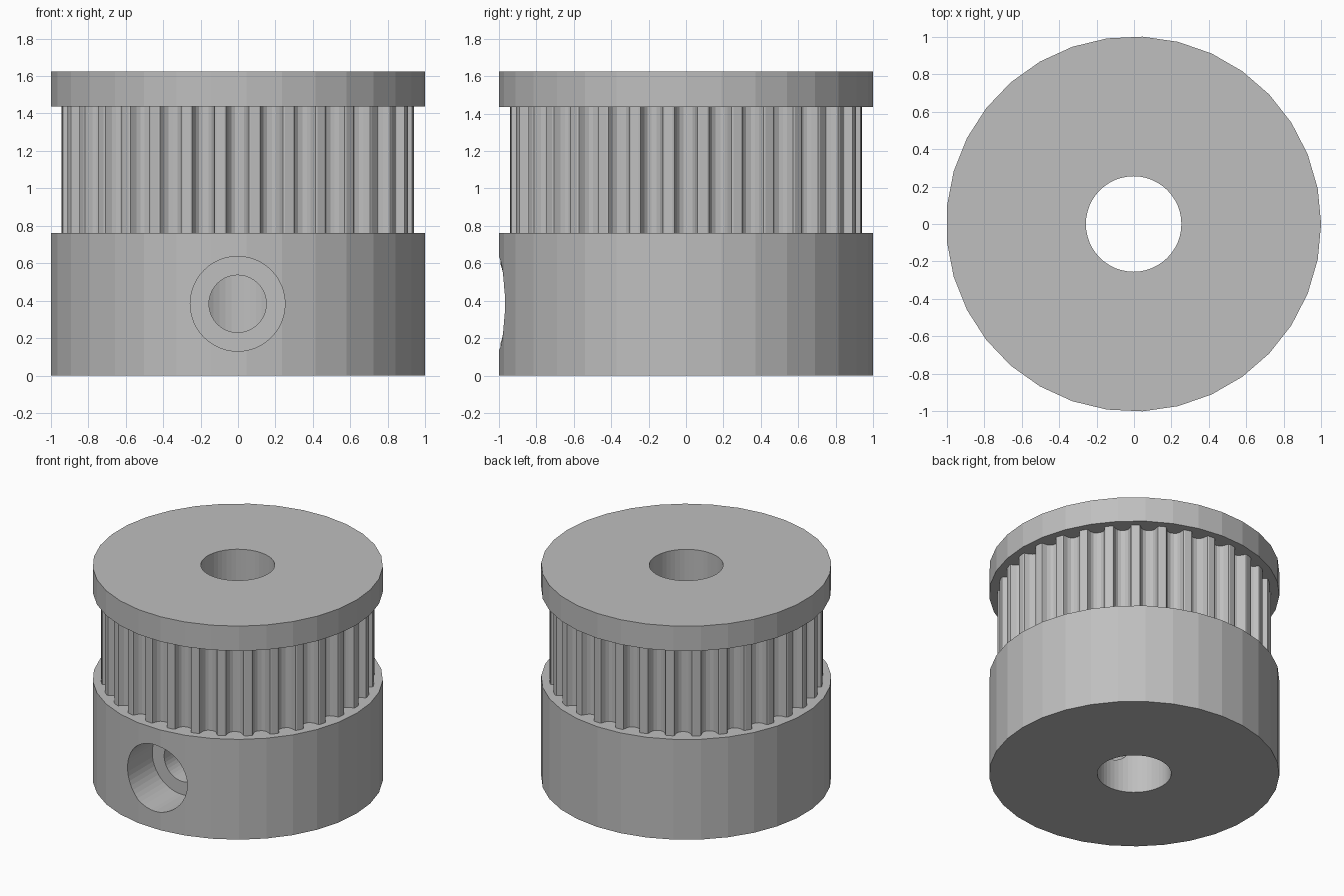
import bpy, bmesh, math
from mathutils import Matrix, Vector

if "Cube" in bpy.data.objects:
    bpy.data.objects.remove(bpy.data.objects["Cube"], do_unlink=True)

HUB_TOP, TEETH_TOP, TOP = 0.763, 1.436, 1.625
RADIUS, CORE_RADIUS, BORE = 1.001, 0.944, 0.255
TEETH = 32
SHIFT = Vector((-0.002, 0, 0))

metal = bpy.data.materials.new("plain grey")
metal.use_nodes = True
GREY = (0.52, 0.52, 0.52, 1)
metal.diffuse_color = GREY
metal.node_tree.nodes["Principled BSDF"].inputs["Base Color"].default_value = GREY


def circle(radius, sides):
    return [(radius * math.cos(math.tau * i / sides),
             radius * math.sin(math.tau * i / sides)) for i in range(sides)]


def prism(name, outline, low, high, matrix=Matrix()):
    """Extrude a closed outline from low to high along its own z axis."""
    bm = bmesh.new()
    base = bm.faces.new([bm.verts.new((x, y, low)) for x, y in outline])
    grown = bmesh.ops.extrude_face_region(bm, geom=[base], use_keep_orig=True)
    top = [v for v in grown["geom"] if isinstance(v, bmesh.types.BMVert)]
    bmesh.ops.translate(bm, verts=top, vec=(0, 0, high - low))
    bmesh.ops.recalc_face_normals(bm, faces=bm.faces)
    bm.transform(Matrix.Translation(SHIFT) @ matrix)
    mesh = bpy.data.meshes.new(name)
    bm.to_mesh(mesh)
    bm.free()
    mesh.materials.append(metal)
    obj = bpy.data.objects.new(name, mesh)
    bpy.context.collection.objects.link(obj)
    return obj


def cut(obj, cutters):
    """Subtract the cutters and keep the resulting mesh."""
    for cutter in cutters:
        mod = obj.modifiers.new("cut", 'BOOLEAN')
        mod.operation = 'DIFFERENCE'
        mod.solver = 'EXACT'
        mod.object = cutter
    graph = bpy.context.evaluated_depsgraph_get()
    mesh = bpy.data.meshes.new_from_object(obj.evaluated_get(graph))
    obj.modifiers.clear()
    obj.data = mesh


def toothed_outline():
    """Rounded belt grooves spaced evenly around the core."""
    half = [(0.071, 0), (0.061, 0.004), (0.055, 0.022),
            (0.048, 0.042), (0.034, 0.061), (0.014, 0.071)]
    groove = [(-w, d) for w, d in half] + [(w, d) for w, d in reversed(half)]
    points = []
    for i in range(TEETH):
        turn = Matrix.Rotation(math.tau * i / TEETH, 2)
        for across, depth in groove:
            reach = math.sqrt(CORE_RADIUS ** 2 - across ** 2) - depth
            points.append(tuple(turn @ Vector((across, -reach))))
    return points


# Main parts
hub = prism("hub", circle(RADIUS, 33), 0, HUB_TOP)
core = prism("toothed_core", toothed_outline(), HUB_TOP, TEETH_TOP)
flange = prism("top_flange", circle(RADIUS, 33), TEETH_TOP, TOP)

# Shaft bore and stepped screw hole through the front of the hub
sideways = Matrix.Translation((0, 0, 0.384)) @ Matrix.Rotation(math.pi / 2, 4, 'X')
bore = prism("bore_cutter", circle(BORE, 48), -0.2, TOP + 0.2)
screw = prism("screw_cutter", circle(0.153, 40), 0, 1.2, sideways)
recess = prism("recess_cutter", circle(0.253, 48), 0.667, 1.2, sideways)
cutters = [bore, screw, recess]
for cutter in cutters:
    cutter.hide_render = True

cut(hub, cutters)
cut(core, [bore])
cut(flange, [bore])
for cutter in cutters:
    bpy.data.objects.remove(cutter, do_unlink=True)
